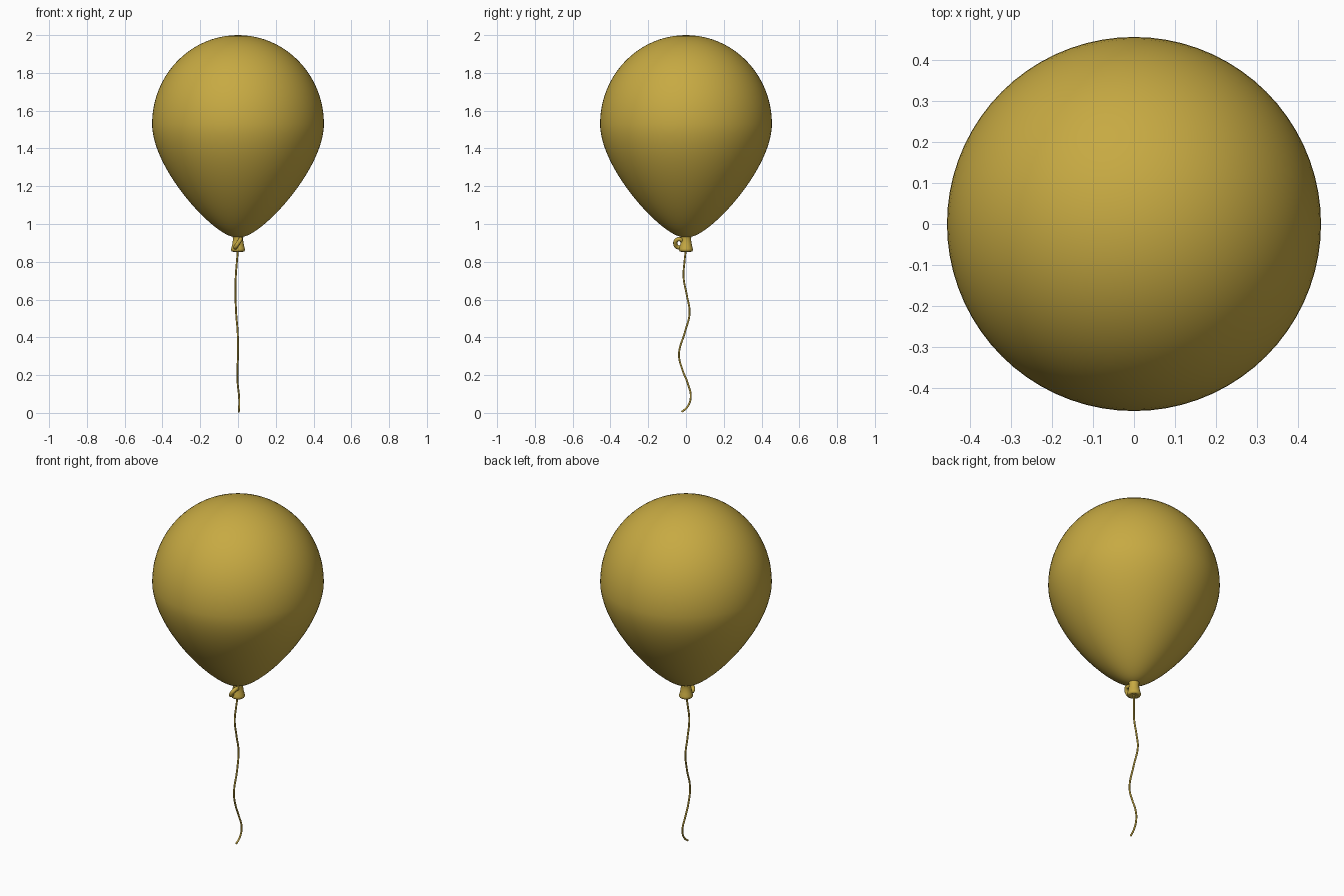
import bpy, bmesh, math
from mathutils import Vector
from mathutils.geometry import interpolate_bezier

if "Cube" in bpy.data.objects:
    bpy.data.objects.remove(bpy.data.objects["Cube"])

yellow = bpy.data.materials.new("golden_yellow")
yellow.diffuse_color = (0.57, 0.40, 0.055, 1)
yellow.use_nodes = True
yellow.node_tree.nodes["Principled BSDF"].inputs["Base Color"].default_value = yellow.diffuse_color


def lathe(name, profile, segments):
    """Revolve (radius, z) points around the z axis."""
    bm = bmesh.new()
    verts = [bm.verts.new((r, 0, z)) for r, z in profile]
    edges = [bm.edges.new(p) for p in zip(verts, verts[1:])]
    bmesh.ops.spin(bm, geom=verts + edges, cent=(0, 0, 0), axis=(0, 0, 1),
                   angle=2 * math.pi, steps=segments)
    bmesh.ops.remove_doubles(bm, verts=bm.verts, dist=1e-5)
    bmesh.ops.recalc_face_normals(bm, faces=bm.faces)
    for f in bm.faces:
        f.smooth = True
    mesh = bpy.data.meshes.new(name)
    bm.to_mesh(mesh)
    bm.free()
    mesh.materials.append(yellow)
    obj = bpy.data.objects.new(name, mesh)
    bpy.context.collection.objects.link(obj)
    return obj


def tube(name, points, radius, cyclic=False):
    """Round cord through smooth curve points."""
    cu = bpy.data.curves.new(name, 'CURVE')
    cu.dimensions = '3D'
    cu.bevel_depth = radius
    cu.bevel_resolution = 3
    cu.use_fill_caps = True
    cu.resolution_u = 10
    sp = cu.splines.new('BEZIER')
    sp.bezier_points.add(len(points) - 1)
    for bp, p in zip(sp.bezier_points, points):
        bp.co = p
        bp.handle_left_type = bp.handle_right_type = 'AUTO'
    sp.use_cyclic_u = cyclic
    cu.materials.append(yellow)
    obj = bpy.data.objects.new(name, cu)
    bpy.context.collection.objects.link(obj)
    return obj


# balloon body: rounded dome above, tapered teardrop below
R, MID = 0.455, 1.53
dome = [(R * math.sin(a), MID + 0.47 * math.cos(a))
        for a in (i * math.pi / 40 for i in range(20))]
taper = [(p.x, p.y) for p in interpolate_bezier(
    Vector((R, MID)), Vector((R, 1.30)), Vector((0.15, 0.96)),
    Vector((0.028, 0.932)), 28)]
lathe("balloon_body", dome + taper + [(0.0, 0.925)], 72)

# flared knot with a rolled lip
lathe("balloon_knot", [(0.0, 0.94), (0.03, 0.94), (0.027, 0.925), (0.028, 0.905),
                       (0.032, 0.885), (0.036, 0.87), (0.037, 0.862), (0.033, 0.855),
                       (0.025, 0.853), (0.015, 0.858), (0.0, 0.86)], 32)

# small loop of rubber pulled out at the front of the knot
loop = [(0.014 * math.sin(a), -0.037 + 0.02 * math.cos(a), 0.898 + 0.022 * math.sin(a))
        for a in (i * math.pi / 4 for i in range(8))]
tube("knot_loop", loop, 0.011, True)

# wavy hanging string
tube("string", [(0, 0, 0.87), (-0.006, -0.008, 0.80), (-0.012, -0.013, 0.72),
                (-0.013, 0.005, 0.62), (-0.010, 0.019, 0.53), (-0.002, -0.005, 0.43),
                (0, -0.037, 0.31), (-0.003, -0.018, 0.225), (-0.002, 0.008, 0.16),
                (0.006, 0.025, 0.08), (0.006, 0.006, 0.03), (0.004, -0.023, 0.005)], 0.005)
